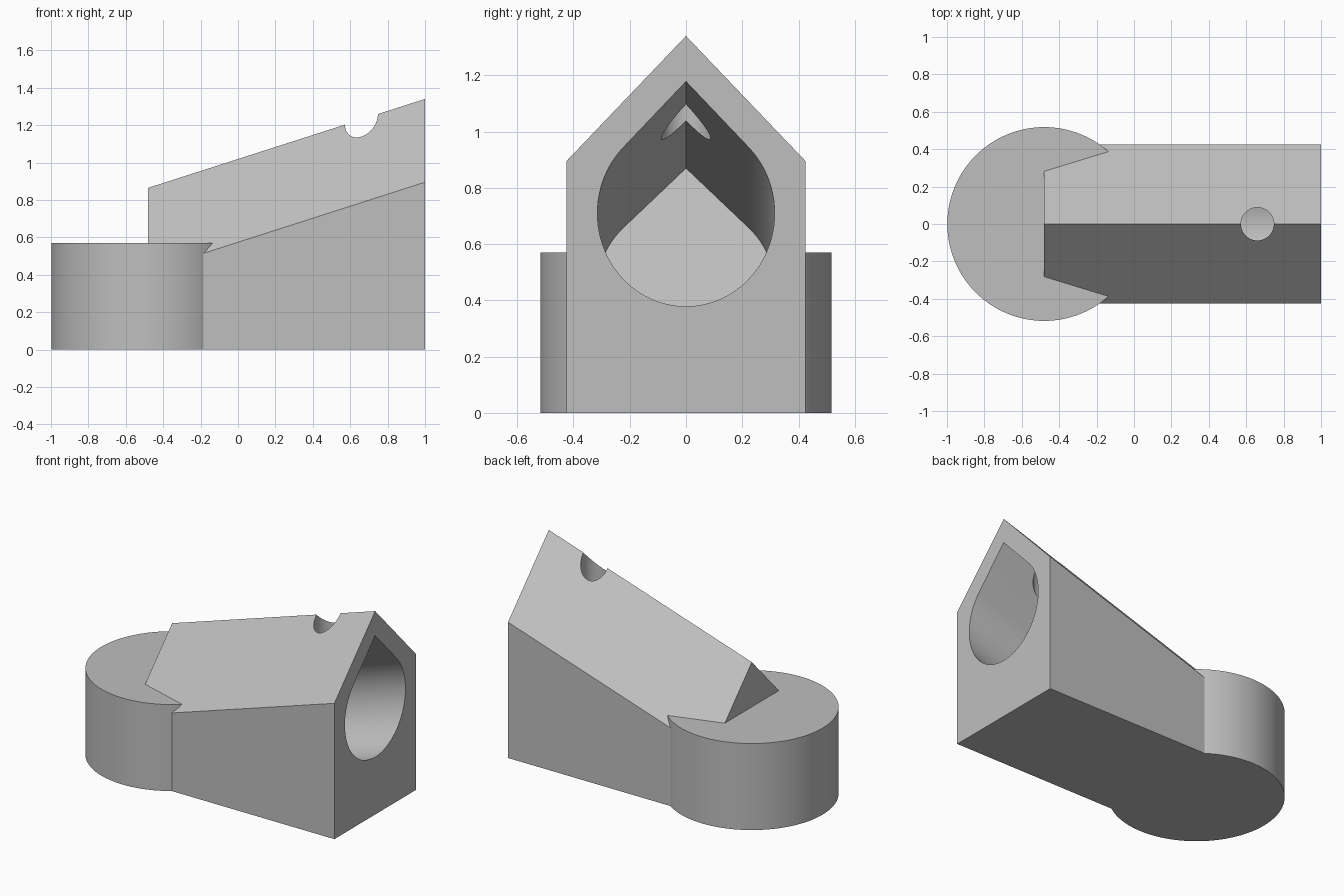
import bpy, bmesh, math
from mathutils import Matrix, Vector

if "Cube" in bpy.data.objects:
    bpy.data.objects.remove(bpy.data.objects["Cube"])

TILT = math.radians(18)
SLOPE = 0.321            # rise of the roof along x
X0, X1 = -0.48, 1.0      # body ends
HALF_W = 0.425

grey = bpy.data.materials.new("light_grey")
grey.diffuse_color = (0.52, 0.52, 0.52, 1)
grey.use_nodes = True
grey.node_tree.nodes["Principled BSDF"].inputs["Base Color"].default_value = grey.diffuse_color


def loft(name, start, end):
    """Solid between two matching outlines."""
    bm = bmesh.new()
    a = [bm.verts.new(p) for p in start]
    b = [bm.verts.new(p) for p in end]
    bm.faces.new(a)
    bm.faces.new(b[::-1])
    n = len(a)
    for i in range(n):
        bm.faces.new((a[i], b[i], b[(i + 1) % n], a[(i + 1) % n]))
    bmesh.ops.recalc_face_normals(bm, faces=bm.faces[:])
    mesh = bpy.data.meshes.new(name)
    bm.to_mesh(mesh)
    bm.free()
    obj = bpy.data.objects.new(name, mesh)
    bpy.context.collection.objects.link(obj)
    mesh.materials.append(grey)
    return obj


def upright_cylinder(name, x, radius, z0, z1, sides):
    ring = [(x + radius * math.cos(t), radius * math.sin(t))
            for t in (2 * math.pi * i / sides for i in range(sides))]
    return loft(name, [(*p, z0) for p in ring], [(*p, z1) for p in ring])


def combine(target, tool, operation):
    mod = target.modifiers.new(operation.lower(), 'BOOLEAN')
    mod.operation, mod.solver, mod.object = operation, 'EXACT', tool
    bpy.context.view_layer.objects.active = target
    bpy.ops.object.modifier_apply(modifier=mod.name)
    bpy.data.objects.remove(tool)


def house(x):
    """Gabled cross-section, lower toward the round end."""
    drop = SLOPE * (X1 - x)
    eave, ridge = 0.895 - drop, 1.34 - drop
    return [(x, -HALF_W, 0), (x, HALF_W, 0), (x, HALF_W, eave),
            (x, 0, ridge), (x, -HALF_W, eave)]


# Gabled body with a sloping ridge, joined to the round end
body = loft("gabled_body", house(X0), house(X1))
combine(body, upright_cylinder("round_end", X0, 0.518, 0, 0.57, 128), 'UNION')

# Teardrop bore, tilted to follow the ridge, with a square bottom
R = 0.315
outline = [(0, R * math.sqrt(2))]
for i in range(73):
    t = math.radians(135 + 270 * i / 72)
    outline.append((R * math.cos(t), R * math.sin(t)))
place = Matrix.Translation((1, 0, 0.71)) @ Matrix.Rotation(-TILT, 4, 'Y')
bore = loft("bore_cutter",
            [place @ Vector((-0.854, y, z)) for y, z in outline],
            [place @ Vector((0.4, y, z)) for y, z in outline])
combine(body, bore, 'DIFFERENCE')

# Small vertical hole through the ridge into the bore
hole = upright_cylinder("hole_cutter", 0.66, 0.088, 0.7, 1.6, 64)
combine(body, hole, 'DIFFERENCE')

# Smooth curved walls, crisp edges
bpy.ops.object.select_all(action='DESELECT')
body.select_set(True)
bpy.context.view_layer.objects.active = body
bpy.ops.object.shade_smooth_by_angle(angle=math.radians(25))
